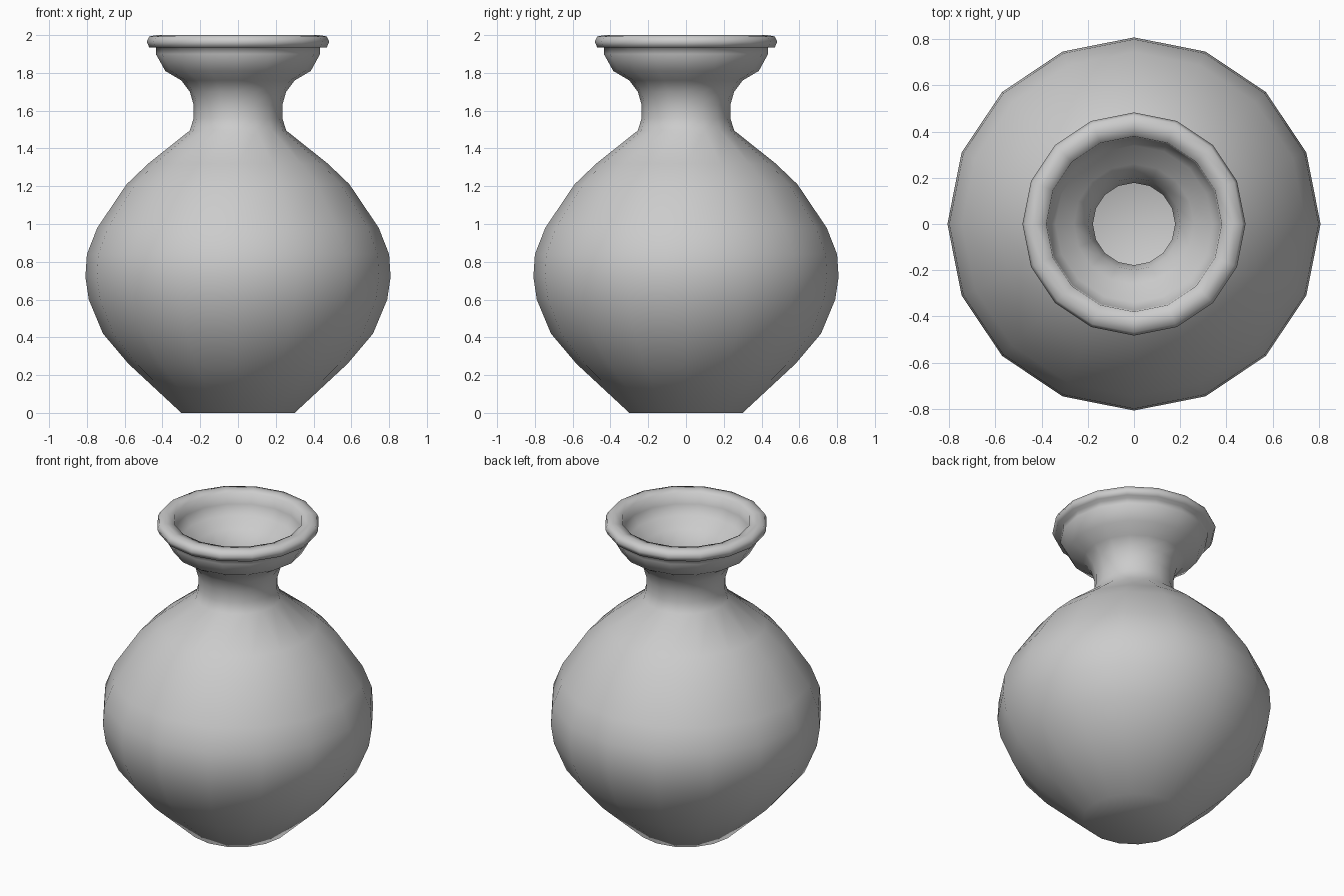
import bpy
import bmesh
from math import tau
from mathutils import Matrix, Vector

SIDES = 16

cube = bpy.data.objects.get("Cube")
if cube:
    bpy.data.objects.remove(cube, do_unlink=True)

# Plain grey clay
clay = bpy.data.materials.new("grey_clay")
clay.use_nodes = True
colour = (0.6, 0.6, 0.6, 1)
clay.diffuse_color = colour
clay.node_tree.nodes["Principled BSDF"].inputs["Base Color"].default_value = colour

# Outside wall from foot to lip, as (radius, height)
outer = [(0.30, 0), (0.58, 0.26), (0.715, 0.42), (0.79, 0.60), (0.808, 0.72),
         (0.80, 0.84), (0.745, 0.98), (0.59, 1.21), (0.475, 1.32),
         (0.255, 1.495), (0.235, 1.56), (0.235, 1.63), (0.255, 1.70),
         (0.30, 1.76), (0.385, 1.81), (0.435, 1.90), (0.435, 1.935)]
# Rolled lip
lip = [(0.47, 1.935), (0.483, 1.965), (0.47, 1.993), (0.43, 2.0), (0.38, 1.99)]
# Inside wall from lip down to the floor
inner = [(0.375, 1.92), (0.34, 1.86), (0.26, 1.81), (0.20, 1.73),
         (0.178, 1.63), (0.178, 1.56), (0.20, 1.46), (0.43, 1.28),
         (0.54, 1.17), (0.69, 0.95), (0.745, 0.83), (0.75, 0.72),
         (0.735, 0.61), (0.66, 0.45), (0.54, 0.30), (0.28, 0.06)]


def lathe(name, profile):
    """Spin a profile about z, with caps at both ends of it."""
    bm = bmesh.new()
    rings = []
    for radius, z in profile:
        rings.append([bm.verts.new(Matrix.Rotation(tau * i / SIDES, 3, "Z")
                                   @ Vector((radius, 0, z)))
                      for i in range(SIDES)])
    for low, high in zip(rings, rings[1:]):
        for i in range(SIDES):
            j = (i + 1) % SIDES
            bm.faces.new((low[i], low[j], high[j], high[i]))
    bm.faces.new(rings[0][::-1])
    bm.faces.new(rings[-1])
    for face in bm.faces:
        face.smooth = True
    mesh = bpy.data.meshes.new(name)
    bm.to_mesh(mesh)
    bm.free()
    mesh.materials.append(clay)
    obj = bpy.data.objects.new(name, mesh)
    bpy.context.collection.objects.link(obj)
    return obj


lathe("vase", outer + lip + inner)
